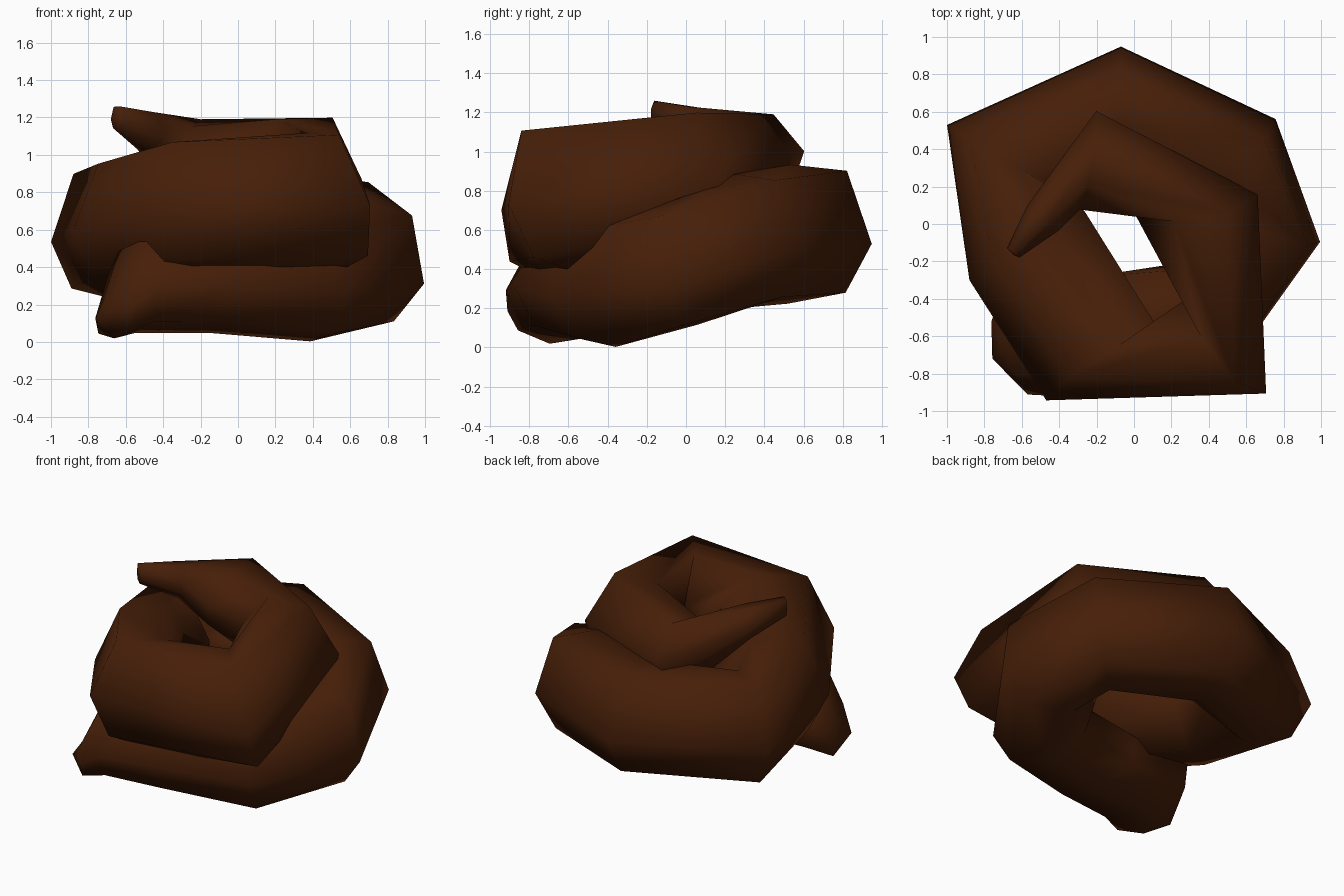
import bpy, bmesh
from mathutils import Vector

if "Cube" in bpy.data.objects:
    bpy.data.objects.remove(bpy.data.objects["Cube"])

# Flat colour
brown = bpy.data.materials.new("dark_brown")
brown.diffuse_color = (0.062, 0.0135, 0.0025, 1)
brown.use_nodes = True
brown.node_tree.nodes["Principled BSDF"].inputs["Base Color"].default_value = brown.diffuse_color

# Seven-sided tube section: (outward, up)
PROFILE = [(1, -0.08), (0.58, 0.95), (-0.3, 1.0), (-0.95, 0.35),
           (-0.95, -0.4), (-0.2, -1.0), (0.65, -0.8)]

# Coil stations: outer x, y, inner x, y, bottom z, top z, roll, lean
STATIONS = [
    (-0.57, -0.91, -0.76, -0.52, 0.03, 0.25, 0.25, 0.1),
    (-0.42, -0.92, -0.69, -0.29, 0.05, 0.54, 0.05, 0.1),
    (-0.05, -0.87, -0.24, -0.27, 0.05, 0.56, 0.05, 0.1),
    (0.57, -0.69, 0.20, -0.22, 0.00, 0.60, -0.05, 0.2),
    (1.00, -0.10, 0.36, 0.08, 0.10, 0.74, -0.25, 0.1),
    (0.76, 0.56, 0.30, 0.10, 0.20, 0.88, -0.05, 0.1),
    (-0.07, 0.95, -0.10, 0.26, 0.22, 0.93, -0.05, 0.0),
    (-1.00, 0.53, -0.40, 0.18, 0.22, 0.92, -0.02, 0.0),
    (-0.88, -0.30, -0.25, 0.08, 0.28, 0.97, 0.0, 0.0),
    (-0.47, -0.94, 0.14, -0.55, 0.36, 1.08, 0.03, 0.1),
    (0.70, -0.91, 0.30, -0.37, 0.38, 1.12, 0.03, 0.25),
    (0.66, 0.15, 0.00, 0.07, 0.54, 1.20, 0.08, 0.25),
    (-0.20, 0.60, -0.30, 0.08, 0.76, 1.17, 0.2, 0.15),
    (-0.57, 0.10, -0.40, -0.04, 1.01, 1.23, 0.0, 0.0),
    (-0.68, -0.13, -0.61, -0.18, 1.13, 1.26, 0.0, 0.0),
]


def add_ring(bm, ox, oy, ix, iy, low, high, roll, lean):
    """One tube section spanning the outer and inner points."""
    outer, inner = Vector((ox, oy, 0)), Vector((ix, iy, 0))
    mid, arm = (outer + inner) / 2, (outer - inner) / 2
    mid.z = (low + high) / 2
    h, w = (high - low) / 2, arm.length
    out = arm.normalized()
    along = Vector((-out.y, out.x, 0))
    ring = []
    for u, v in PROFILE:
        p = mid + out * (u * w - roll * v * h) - along * (lean * v * h)
        p.z += v * h + roll * u * w
        ring.append(bm.verts.new(p))
    return ring


# Tapered coil, bridged ring to ring with closed tips
bm = bmesh.new()
rings = [add_ring(bm, *s) for s in STATIONS]
n = len(PROFILE)
for a, b in zip(rings, rings[1:]):
    for i in range(n):
        j = (i + 1) % n
        bm.faces.new((a[i], a[j], b[j], b[i]))

# Blunt lower tip and thin upper tip, each closed to a bulged centre
for ring, push in ((rings[0], Vector((-0.09, -0.01, 0))),
                   (rings[-1], Vector((0, -0.01, 0)))):
    centre = sum((v.co for v in ring), Vector()) / n
    tip = bm.verts.new(centre + push)
    for i in range(n):
        bm.faces.new((ring[i], ring[(i + 1) % n], tip))
bmesh.ops.recalc_face_normals(bm, faces=bm.faces)
for f in bm.faces:
    f.smooth = True

mesh = bpy.data.meshes.new("coiled_tube")
bm.to_mesh(mesh)
bm.free()
mesh.materials.append(brown)
coil = bpy.data.objects.new("coiled_tube", mesh)
bpy.context.collection.objects.link(coil)
